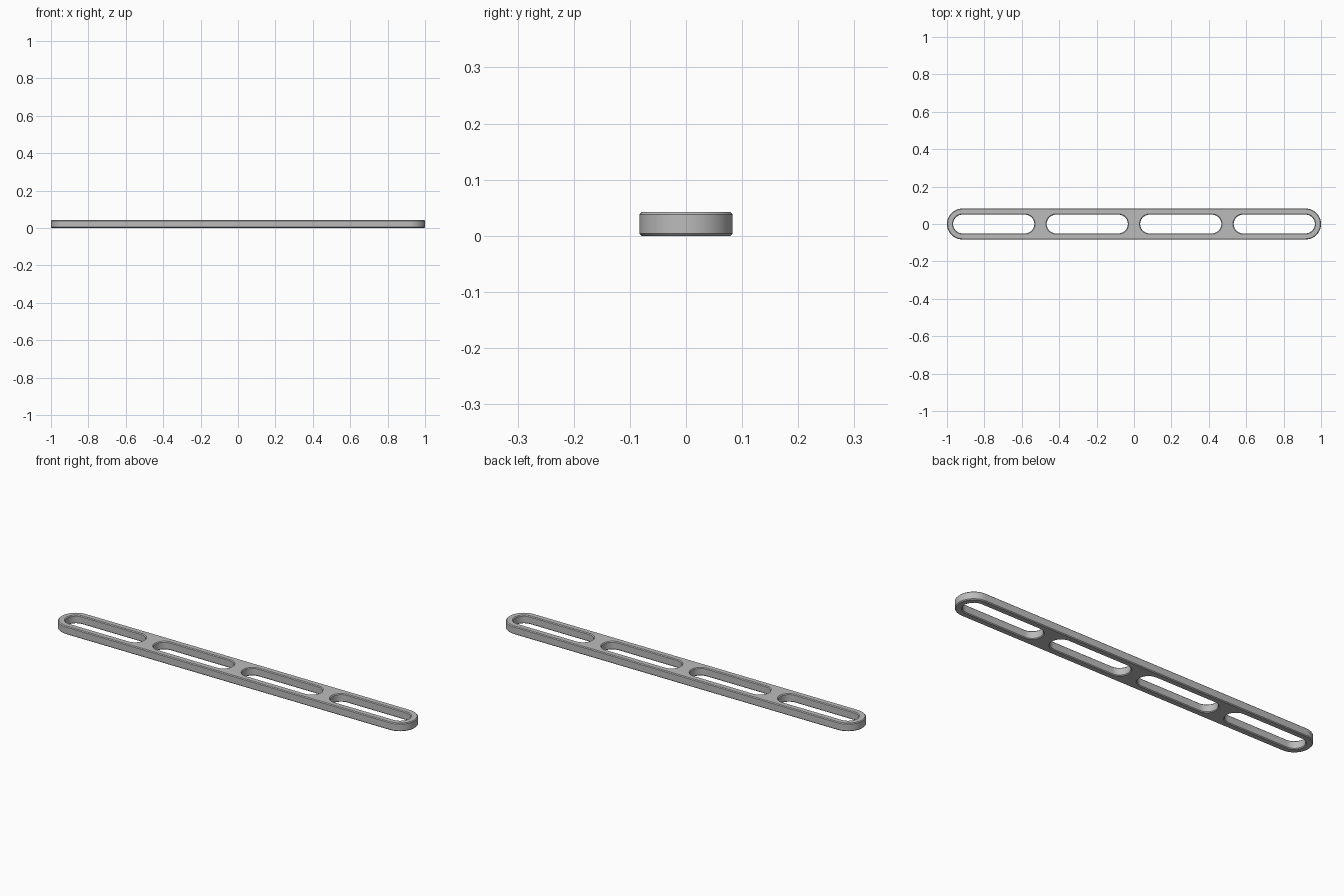
import bpy, bmesh, math

cube = bpy.data.objects.get("Cube")
if cube:
    bpy.data.objects.remove(cube, do_unlink=True)

HEIGHT = 0.042
BEVEL = 0.004
RADIUS = 0.083
SLOT_RADIUS = 0.05
SLOT_HALF = 0.217
SLOT_PITCH = 0.5
SEGMENTS = 24


def stadium(cx, half, radius):
    """Outline with two round ends, as x, y pairs."""
    points = []
    for side in (1, -1):
        for i in range(SEGMENTS + 1):
            a = math.pi * i / SEGMENTS - side * math.pi / 2
            points.append((cx + side * (half - radius) + radius * math.cos(a),
                           radius * math.sin(a)))
    return points


def wall(bm, cx, half, radius, grow):
    """Bevelled wall around an outline; returns its bottom and top edges."""
    levels = ((0, grow), (BEVEL, 0), (HEIGHT - BEVEL, 0), (HEIGHT, grow))
    rings = [[bm.verts.new((x, y, z)) for x, y in stadium(cx, half + g, radius + g)]
             for z, g in levels]
    n = len(rings[0])
    for low, high in zip(rings, rings[1:]):
        for i in range(n):
            j = (i + 1) % n
            bm.faces.new((low[i], low[j], high[j], high[i]))
    return [[bm.edges.get((r[i], r[(i + 1) % n])) for i in range(n)]
            for r in (rings[0], rings[-1])]


grey = bpy.data.materials.new("light grey")
grey.use_nodes = True
colour = (0.5, 0.5, 0.5, 1)
grey.diffuse_color = colour
grey.node_tree.nodes["Principled BSDF"].inputs["Base Color"].default_value = colour

# Outer rim and four slot walls
bm = bmesh.new()
bottom, top = wall(bm, 0, 1, RADIUS, -BEVEL)
for k in range(4):
    low, high = wall(bm, (k - 1.5) * SLOT_PITCH, SLOT_HALF, SLOT_RADIUS, BEVEL)
    bottom += low
    top += high

# Flat faces with the slots left open
for edges in (bottom, top):
    bmesh.ops.triangle_fill(bm, edges=edges, use_beauty=True, use_dissolve=False)
bmesh.ops.recalc_face_normals(bm, faces=bm.faces)

mesh = bpy.data.meshes.new("slotted_plate")
bm.to_mesh(mesh)
bm.free()
mesh.materials.append(grey)
plate = bpy.data.objects.new("slotted_plate", mesh)
bpy.context.collection.objects.link(plate)
bpy.context.view_layer.objects.active = plate
plate.select_set(True)
bpy.ops.object.shade_smooth_by_angle(angle=math.radians(30))
